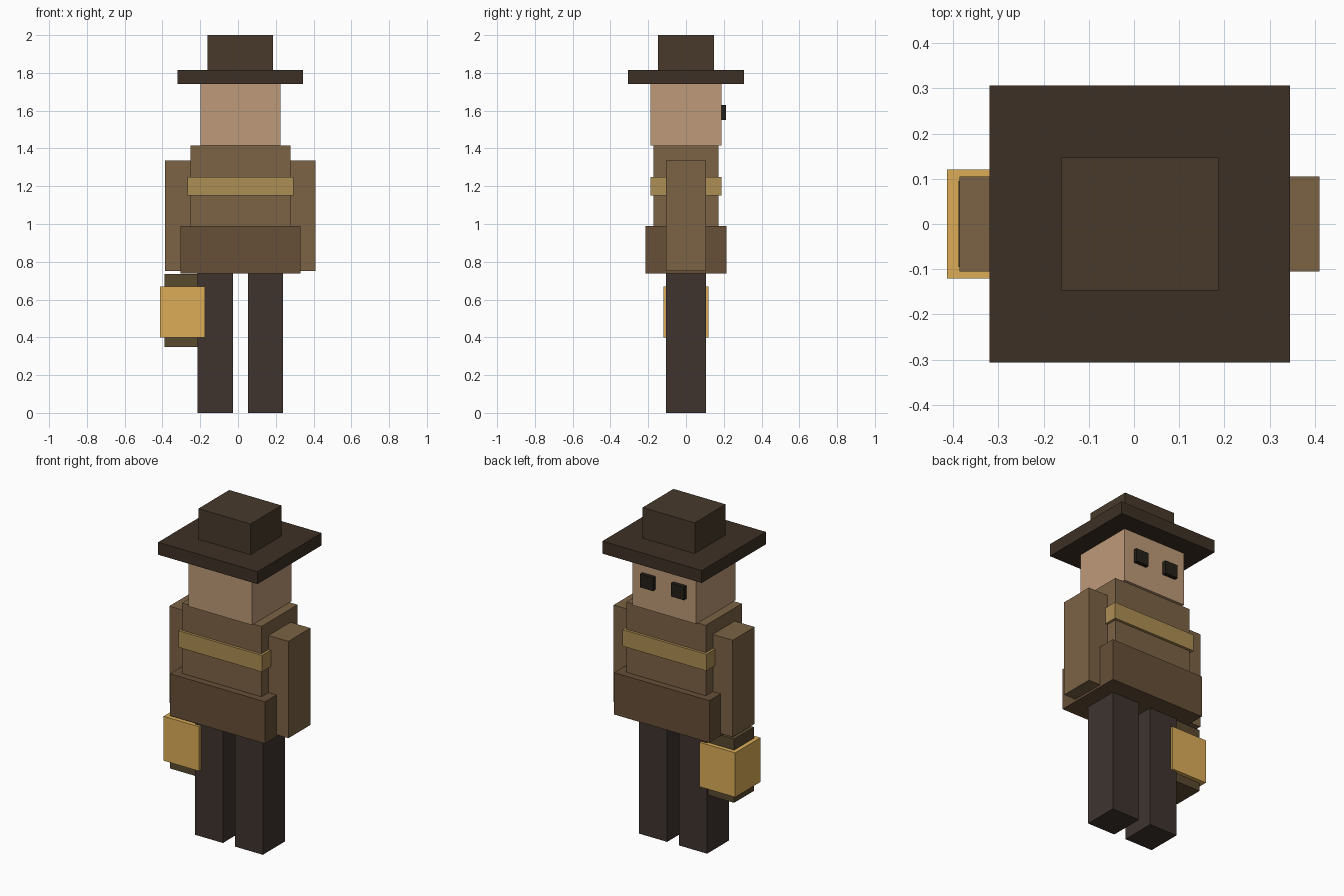
import bpy

if "Cube" in bpy.data.objects:
    bpy.data.objects.remove(bpy.data.objects["Cube"])

CX = 0.0125  # symmetry plane of the body


def material(name, hex_code):
    srgb = [int(hex_code[i:i + 2], 16) / 255 for i in (0, 2, 4)]
    m = bpy.data.materials.new(name)
    m.diffuse_color = [c / 12.92 if c <= 0.04045 else ((c + 0.055) / 1.055) ** 2.4 for c in srgb] + [1]
    m.use_nodes = True
    m.node_tree.nodes["Principled BSDF"].inputs["Base Color"].default_value = m.diffuse_color
    return m


def box(name, x, y, z, mat):
    """Box spanning the (min, max) ranges x, y, z."""
    bpy.ops.mesh.primitive_cube_add(size=1, location=[(a + b) / 2 for a, b in (x, y, z)])
    ob = bpy.context.object
    ob.name = name
    ob.scale = [b - a for a, b in (x, y, z)]
    bpy.ops.object.transform_apply(location=False, rotation=False, scale=True)
    ob.data.materials.append(mat)


def centred(name, half_x, half_y, z, mat):
    box(name, (CX - half_x, CX + half_x), (-half_y, half_y), z, mat)


def pair(name, inner, outer, y, z, mat):
    box("right_" + name, (CX + inner, CX + outer), y, z, mat)
    box("left_" + name, (CX - outer, CX - inner), y, z, mat)


brim_mat = material("hat_brim", "3D3025")
crown_mat = material("hat_crown", "483A2B")
skin = material("skin", "BE9A78")
coat = material("coat", "7C6345")
strap = material("strap", "AE8E54")
skirt = material("coat_skirt", "664F37")
trousers = material("trousers", "3E342F")
glow = material("lantern_glow", "DCAE58")
frame = material("lantern_frame", "5A4A2F")
black = material("eye", "241F18")

# Hat and head
centred("hat_crown", 0.174, 0.147, (1.815, 2.0), crown_mat)
centred("hat_brim", 0.332, 0.306, (1.74, 1.815), brim_mat)
centred("head", 0.212, 0.188, (1.415, 1.74), skin)
pair("eye", 0.06, 0.147, (0.18, 0.212), (1.55, 1.63), black)

# Coat
centred("torso", 0.265, 0.172, (0.75, 1.415), coat)
centred("chest_strap", 0.28, 0.188, (1.15, 1.25), strap)
centred("coat_skirt", 0.318, 0.214, (0.737, 0.99), skirt)

# Limbs
pair("arm", 0.265, 0.398, (-0.105, 0.105), (0.75, 1.335), coat)
pair("leg", 0.04, 0.227, (-0.105, 0.105), (0, 0.737), trousers)

# Lantern held at the left side
box("lantern_frame", (-0.388, -0.2), (-0.095, 0.095), (0.35, 0.735), frame)
box("lantern_glow", (-0.413, -0.175), (-0.12, 0.12), (0.40, 0.668), glow)
